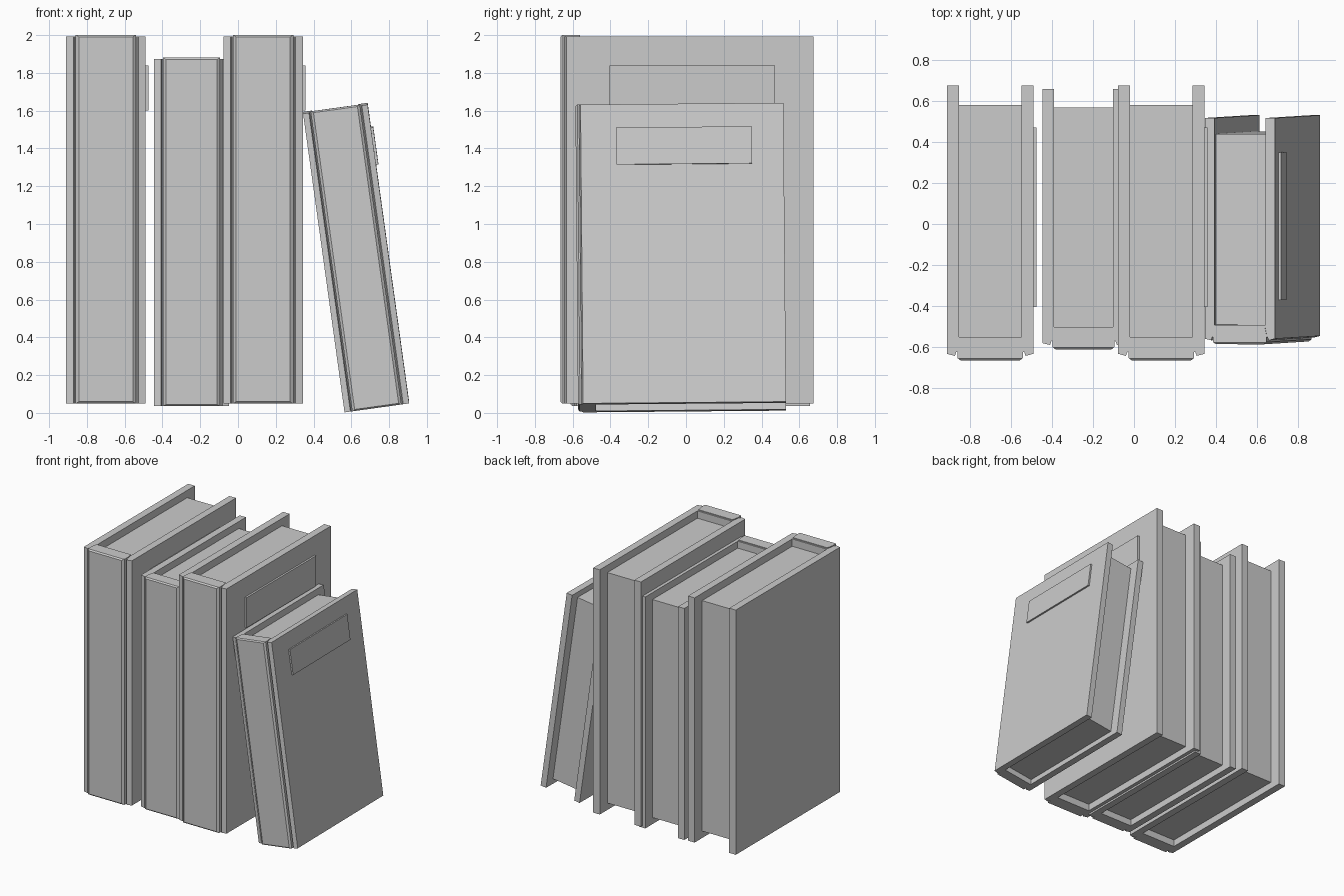
import bpy, bmesh
from math import radians
from mathutils import Matrix, Vector

if "Cube" in bpy.data.objects:
    bpy.data.objects.remove(bpy.data.objects["Cube"])


def finish(name, bm, mat):
    bmesh.ops.recalc_face_normals(bm, faces=bm.faces[:])
    bm.transform(mat)
    me = bpy.data.meshes.new(name)
    bm.to_mesh(me)
    bm.free()
    ob = bpy.data.objects.new(name, me)
    bpy.context.collection.objects.link(ob)
    return ob


def prism(name, outline, z0, z1, mat, chamfer=0.0):
    """Extrude a plan outline upward, optionally chamfering its front top and bottom edges."""
    bm = bmesh.new()
    face = bm.faces.new([bm.verts.new((x, y, z0)) for x, y in outline])
    new = bmesh.ops.extrude_face_region(bm, geom=[face])["geom"]
    bmesh.ops.translate(bm, vec=(0, 0, z1 - z0),
                        verts=[v for v in new if isinstance(v, bmesh.types.BMVert)])
    if chamfer:
        edges = [e for e in bm.edges
                 if all(v.co.y < -0.66 for v in e.verts)
                 and abs(e.verts[0].co.z - e.verts[1].co.z) < 1e-4]
        bmesh.ops.bevel(bm, geom=edges, offset=chamfer, segments=1, affect='EDGES')
    return finish(name, bm, mat)


def rect(x0, x1, y0, y1):
    return [(x0, y0), (x1, y0), (x1, y1), (x0, y1)]


def mirrored(half):
    """Close a right-hand outline with its mirror image."""
    return half + [(-x, y) for x, y in reversed(half)]


def book(name, mat):
    # U-shaped cover with a hinge step at the front corners
    prism(name + "_cover", mirrored([
        (0.165, -0.622), (0.172, -0.642), (0.21, -0.632), (0.21, 0.675),
        (0.152, 0.675), (0.152, -0.55)]), 0, 1.943, mat)
    # raised spine panel
    prism(name + "_spine", mirrored([
        (0.143, -0.665), (0.16, -0.652), (0.16, -0.61), (0.15, -0.56)]),
        0, 1.95, mat, 0.01)
    # recessed page block
    prism(name + "_pages", rect(-0.153, 0.153, -0.552, 0.58), 0.055, 1.885, mat)
    # raised label plate on the right cover
    prism(name + "_label_plate", rect(0.205, 0.225, -0.405, 0.47), 1.55, 1.79, mat)


def place(x, y, z, scale, tilt=0.0, pitch=0.0):
    return (Matrix.Translation(Vector((x, y, z)))
            @ Matrix.Rotation(radians(pitch), 4, 'X')
            @ Matrix.Rotation(radians(tilt), 4, 'Y')
            @ Matrix.Scale(scale, 4))


# three upright books and one leaning against them
book("left_book", place(-0.70, 0, 0.05, 1.0))
book("short_book", place(-0.246, 0.018, 0.036, 0.946))
book("right_book", place(0.133, 0, 0.05, 1.0))
book("leaning_book", place(0.735, -0.025, 0.031, 0.822, -7.9, 0.5))
